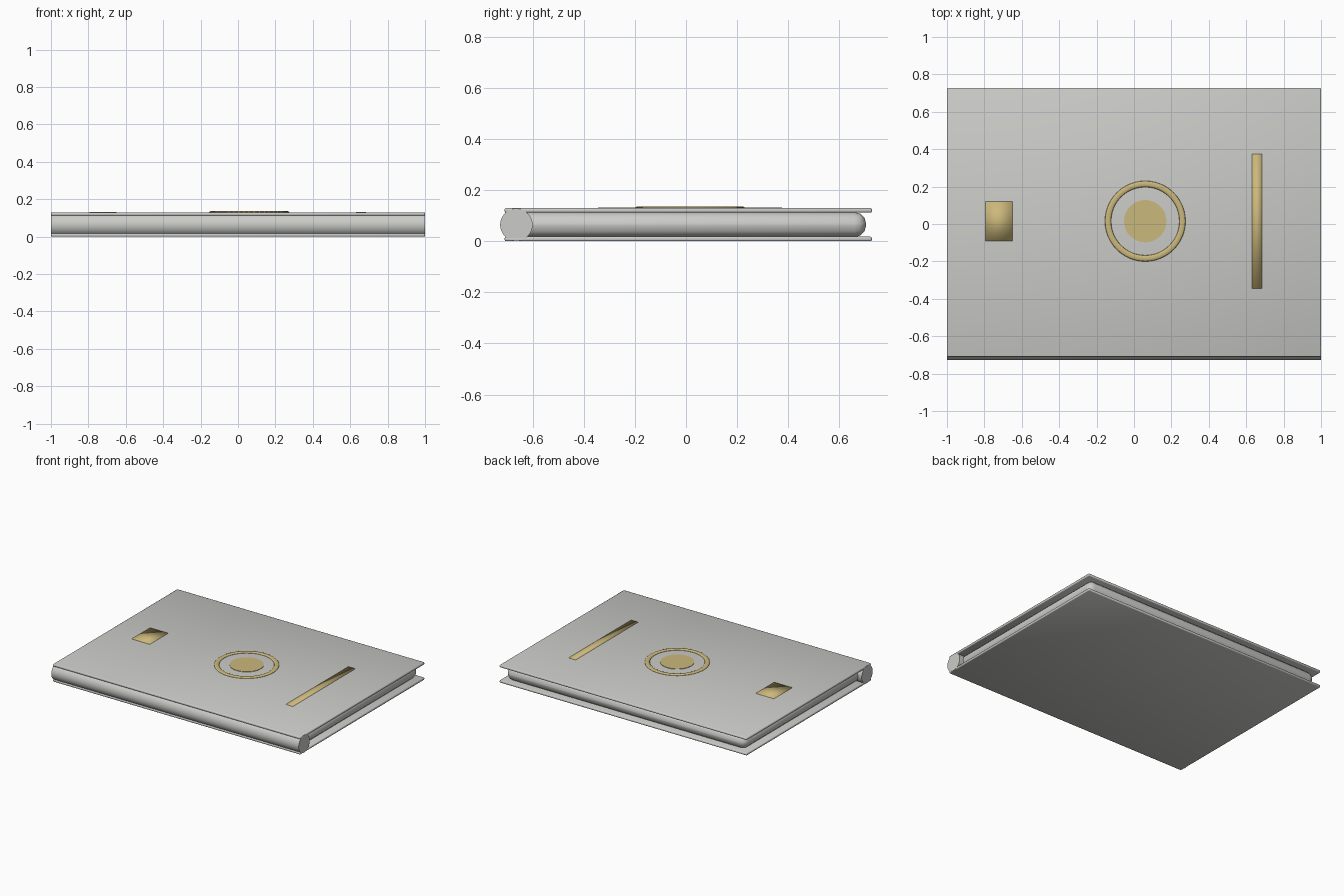
import bpy, math

if "Cube" in bpy.data.objects:
    bpy.data.objects.remove(bpy.data.objects["Cube"])


def material(name, rgb):
    m = bpy.data.materials.new(name)
    m.diffuse_color = (*rgb, 1)
    m.use_nodes = True
    m.node_tree.nodes["Principled BSDF"].inputs["Base Color"].default_value = m.diffuse_color
    return m


GREY = material("cover grey", (0.6, 0.6, 0.58))
GOLD = material("gold", (0.6, 0.48, 0.2))


def finish(name, mat, angle=180):
    o = bpy.context.object
    o.name = name
    o.data.materials.append(mat)
    bpy.ops.object.transform_apply(location=False, rotation=True, scale=True)
    bpy.ops.object.shade_smooth_by_angle(angle=math.radians(angle))
    return o


def box(name, x, y, z, mat, bevel=0, segments=2, angle=180):
    c = [(a + b) / 2 for a, b in (x, y, z)]
    bpy.ops.mesh.primitive_cube_add(size=1, location=c)
    bpy.context.object.scale = [b - a for a, b in (x, y, z)]
    o = finish(name, mat, angle)
    if bevel:
        b = o.modifiers.new("rounding", 'BEVEL')
        b.width, b.segments, b.limit_method = bevel, segments, 'NONE'
    return o


# covers
for name, z in (("bottom_cover", 0.0), ("top_cover", 0.112)):
    box(name, (-1, 1), (-0.71, 0.7275), (z, z + 0.018), GREY, 0.006)

# page block with rounded edges
box("pages", (-0.97, 0.97), (-0.69, 0.705), (0.016, 0.114), GREY, 0.046, 3)

# rounded spine
bpy.ops.mesh.primitive_cylinder_add(vertices=32, radius=0.0635, depth=2,
                                    location=(0, -0.664, 0.0645),
                                    rotation=(0, math.pi / 2, 0))
finish("spine", GREY, 40)

# gold plates on the front cover, softly shaded across their edges
box("square_clasp", (-0.795, -0.65), (-0.09, 0.12), (0.124, 0.1325), GOLD)
box("long_bar", (0.63, 0.685), (-0.345, 0.375), (0.124, 0.1325), GOLD)

# gold ring and central disc
bpy.ops.mesh.primitive_torus_add(major_radius=0.199, minor_radius=0.0165,
                                 major_segments=48, minor_segments=12,
                                 location=(0.06, 0.015, 0.13))
bpy.context.object.scale.z = 0.42
finish("ring", GOLD)
bpy.ops.mesh.primitive_cylinder_add(vertices=48, radius=0.113, depth=0.008,
                                    location=(0.06, 0.015, 0.129))
finish("disc", GOLD, 40)
